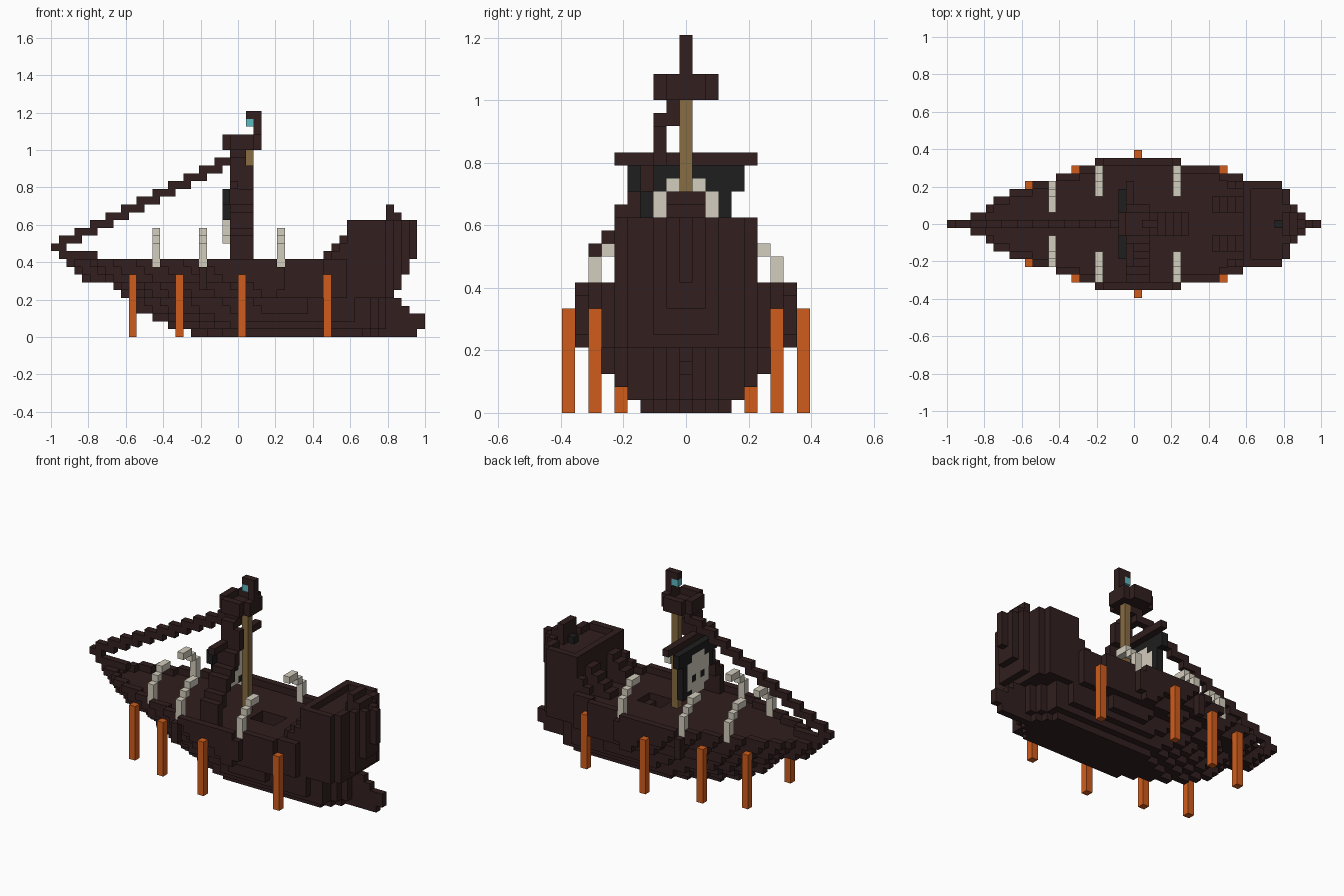
import bpy, bmesh

cube = bpy.data.objects.get("Cube")
if cube:
    bpy.data.objects.remove(cube, do_unlink=True)

U = 1 / 24  # block size


def material(name, rgb):
    m = bpy.data.materials.new(name)
    m.use_nodes = True
    col = (*rgb, 1)
    m.diffuse_color = col
    m.node_tree.nodes["Principled BSDF"].inputs["Base Color"].default_value = col
    return m


DARK = material("dark wood", (0.032, 0.0135, 0.0135))
ORANGE = material("orange", (0.63, 0.108, 0.012))
BONE = material("bone", (0.65, 0.61, 0.51))
TAN = material("tan wood", (0.25, 0.15, 0.055))
BLACK = material("black cloth", (0.013, 0.013, 0.013))
CYAN = material("cyan", (0.11, 0.48, 0.54))


def box(x0, x1, y0, y1, z0, z1):
    """Block cells, both ends included."""
    return {(x, y, z) for x in range(x0, x1 + 1)
            for y in range(y0, y1 + 1) for z in range(z0, z1 + 1)}


def mirror(cells):
    return cells | {(x, -y, z) for x, y, z in cells}


parts = []
occupied = set()


def part(name, cells, mat):
    """Claim the free cells for one part."""
    free = cells - occupied
    parts.append((name, free, mat))
    occupied.update(free)


def build(name, cells, mat):
    """Build one object from the faces that no neighbouring block covers."""
    bm = bmesh.new()
    verts = {}

    def vert(p):
        if p not in verts:
            verts[p] = bm.verts.new((p[0] * U, (p[1] - 0.5) * U, p[2] * U))
        return verts[p]

    for c in sorted(cells):
        for axis in range(3):
            for side in (0, 1):
                n = list(c)
                n[axis] += 2 * side - 1
                if tuple(n) in occupied:
                    continue
                ring = []
                for a, b in ((0, 0), (1, 0), (1, 1), (0, 1)):
                    p = list(c)
                    p[axis] += side
                    p[(axis + 1) % 3] += a
                    p[(axis + 2) % 3] += b
                    ring.append(vert(tuple(p)))
                bm.faces.new(ring if side else ring[::-1])
    mesh = bpy.data.meshes.new(name)
    bm.to_mesh(mesh)
    bm.free()
    mesh.materials.append(mat)
    bpy.context.collection.objects.link(bpy.data.objects.new(name, mesh))


# Distance from each end at which the hull gains one block per side
BOW = (1, 3, 4, 6, 9, 12, 15, 18)
STERN = (1, 2, 3, 3, 4, 9, 12, 18)


def layer(z, start, end, widest, cut, slow=1.0):
    """One level: pointed from start to end, chopped off flat at cut."""
    cells = set()
    for x in range(start, cut):
        h = min(widest, sum((x - start) * slow >= d for d in BOW),
                sum((end - 1 - x) * slow >= d for d in STERN))
        cells |= box(x, x, -h, h, z, z)
    return cells


def rim(cells):
    return {(x, y, z) for x, y, z in cells if not
            {(x + 1, y, z), (x - 1, y, z), (x, y + 1, z), (x, y - 1, z)} <= cells}


# Ribs lean inward over the deck on both sides
ribs, brackets = set(), set()
for x, y in ((-11, 5), (-5, 7), (5, 7)):
    ribs |= box(x, x, y, y, 9, 11) | box(x, x, y - 1, y - 1, 12, 12)
    ribs |= box(x, x, y - 3, y - 2, 13, 13)
    if y == 7:
        brackets |= box(x, x, y + 1, y + 1, 6, 8)
part("ribs", mirror(ribs), BONE)

# Glow under the deck, at the foot of the hatch steps
part("hatch_glow", box(2, 2, 0, 0, 6, 6), ORANGE)

# Hull: terraced lower levels, then upright sides up to the deck
hull = set()
for z, (s, e, w) in enumerate(zip((-6, -9, -11, -13, -14), (20, 21, 21, 21, 21),
                                  (3, 4, 5, 6, 6))):
    hull |= layer(z, s, e, w, e, 0.75)
for z, (s, cut) in enumerate(zip((-15, -16, -20, -21), (20, 21, 21, 22)), 5):
    hull |= layer(z, s, 23, 8, cut)
for i in range(4):
    hull -= box(3 + i, 3 + i, -1, 1, 5 + i, 8)  # steps down the hatch
part("hull", hull, DARK)
part("rib_brackets", mirror(brackets), DARK)

top = layer(9, -22, 23, 8, 22)
part("bulwark", rim(top), DARK)
part("stern_keel", box(18, 22, 0, 0, 0, 0) | box(18, 23, 0, 0, 1, 2)
     | box(18, 21, 0, 0, 3, 3), DARK)
part("bow_tip", box(-23, -19, 0, 0, 10, 10) | box(-24, -23, 0, 0, 11, 11), DARK)

# Stern castle with a low rail around its floor
castle = {c for c in top if c[0] >= 14}
for z in range(10, 15):
    full = {c for c in layer(z, -22, 23, 5, 23) if c[0] >= 14}
    castle |= full if z < 14 else rim(full)
part("stern_castle", castle, DARK)
part("castle_rail", mirror(box(12, 13, 5, 5, 10, 10) | box(13, 13, 5, 5, 11, 11)), DARK)
part("stern_seat", box(19, 19, -1, 1, 14, 16) | box(20, 20, -1, 1, 14, 15), DARK)
part("stern_wheel", box(18, 18, 0, 0, 14, 14), BLACK)
stairs = set()
for i in range(4):
    stairs |= box(10 + i, 13, 2, 3, 9 + i, 9 + i)
part("stairs", mirror(stairs), DARK)

# Posts standing beside the hull
posts = set()
for x, y in ((-14, 5), (-8, 7), (0, 9), (11, 7)):
    posts |= box(x, x, y, y, 0, 7)
part("posts", mirror(posts), ORANGE)

# Mast, yard and lookout with clipped corners
part("mast", box(1, 1, 0, 0, 9, 23), TAN)
part("yard", box(-1, -1, -5, 5, 19, 19), DARK)
nest = box(-2, 2, -1, 1, 24, 25) | box(-1, 1, -2, 2, 24, 25)
part("lookout", nest - box(-1, 1, -1, 1, 25, 25), DARK)
part("lamp_post", box(2, 2, 0, 0, 26, 28) | box(1, 1, 0, 0, 28, 28), DARK)
part("lamp", box(1, 1, 0, 0, 27, 27), CYAN)

# Sail with a round pale skull set into it
skull = box(-2, -2, -2, 2, 13, 16) | box(-2, -2, -1, 1, 12, 17)
eyes = mirror(box(-2, -2, 1, 1, 14, 14))
part("sail_skull", skull - eyes, BONE)
part("sail", box(-2, -2, -4, 4, 17, 18) | box(-2, -2, -3, 3, 15, 16)
     | box(-2, -2, 2, 3, 12, 14) | eyes, BLACK)

# Shroud climbing from one side of the deck to the mast
shroud = set()
for y, lo, hi in ((7, 9, 12), (6, 12, 13), (5, 14, 15), (4, 15, 16),
                  (3, 17, 18), (2, 19, 21)):
    shroud |= box(-1, 1, -y, -y, lo, hi)
shroud |= box(-1, 0, -2, -2, 22, 22) | box(-1, 0, -1, -1, 22, 23)
part("shroud", shroud, DARK)

# Stepped stay from the bow to the mast
stay = set()
for i in range(12):
    stay |= box(2 * i - 23, min(2 * i - 21, 0), 0, 0, 12 + i, 12 + i)
part("bow_stay", stay, DARK)

for item in parts:
    build(*item)
